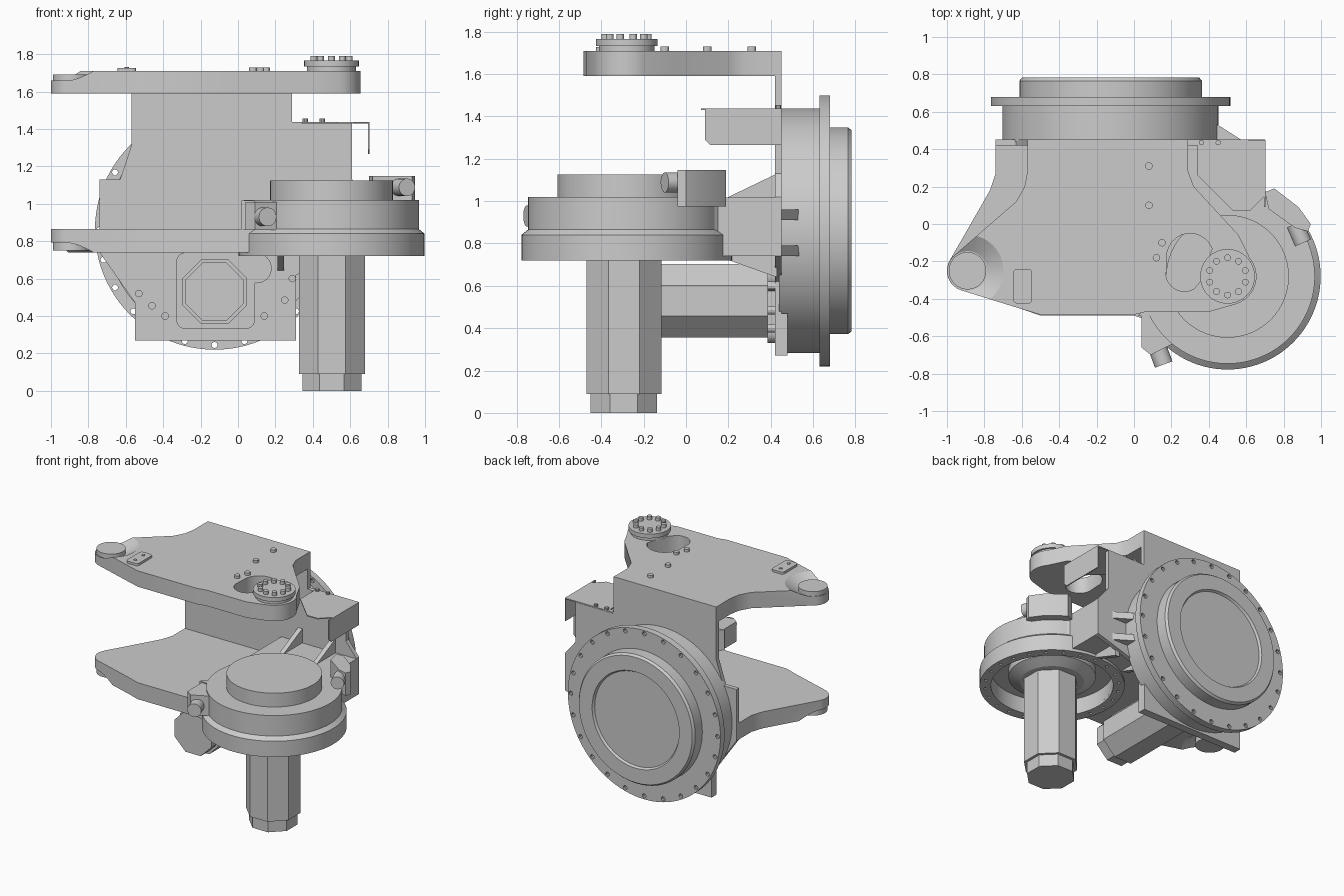
import bpy, bmesh, math
from mathutils import Vector

if "Cube" in bpy.data.objects:
    bpy.data.objects.remove(bpy.data.objects["Cube"])

grey = bpy.data.materials.new("machine grey")
grey.diffuse_color = (0.6, 0.6, 0.6, 1)
grey.use_nodes = True
grey.node_tree.nodes["Principled BSDF"].inputs["Base Color"].default_value = grey.diffuse_color


def finish(name, bm):
    bmesh.ops.remove_doubles(bm, verts=bm.verts, dist=1e-5)
    bmesh.ops.recalc_face_normals(bm, faces=bm.faces)
    me = bpy.data.meshes.new(name)
    bm.to_mesh(me)
    bm.free()
    me.materials.append(grey)
    ob = bpy.data.objects.new(name, me)
    bpy.context.collection.objects.link(ob)
    return ob


def prism(name, pts, a, b, axis='z'):
    """Extrude a 2D outline from a to b along an axis."""
    put = {'z': lambda u, v, w: (u, v, w), 'y': lambda u, v, w: (u, w, v),
           'x': lambda u, v, w: (w, u, v)}[axis]
    bm = bmesh.new()
    lo = [bm.verts.new(put(u, v, a)) for u, v in pts]
    hi = [bm.verts.new(put(u, v, b)) for u, v in pts]
    bm.faces.new(lo)
    bm.faces.new(hi)
    n = len(pts)
    for i in range(n):
        bm.faces.new((lo[i], lo[(i + 1) % n], hi[(i + 1) % n], hi[i]))
    return finish(name, bm)


def box(name, x0, x1, y0, y1, z0, z1):
    return prism(name, [(x0, y0), (x1, y0), (x1, y1), (x0, y1)], z0, z1)


def lathe(name, profile, loc, axis=(0, 0, 1), n=64):
    """Spin (radius, height) points; the ends lie on the axis."""
    bm = bmesh.new()
    vs = [bm.verts.new((r, 0, h)) for r, h in profile]
    es = [bm.edges.new(p) for p in zip(vs, vs[1:])]
    bmesh.ops.spin(bm, geom=vs + es, cent=(0, 0, 0), axis=(0, 0, 1),
                   angle=2 * math.pi, steps=n, use_merge=True)
    rot = Vector((0, 0, 1)).rotation_difference(Vector(axis)).to_matrix()
    bmesh.ops.rotate(bm, verts=bm.verts, cent=(0, 0, 0), matrix=rot)
    bmesh.ops.translate(bm, verts=bm.verts, vec=loc)
    return finish(name, bm)


def rod(name, loc, r, length, axis=(0, 0, 1), n=20):
    return lathe(name, [(0, 0), (r, 0), (r, length), (0, length)], loc, axis, n)


def arc(cx, cy, r, a0, a1, n=10):
    return [(cx + r * math.cos(math.radians(a0 + (a1 - a0) * i / n)),
             cy + r * math.sin(math.radians(a0 + (a1 - a0) * i / n))) for i in range(n + 1)]


def octagon(cx, cy, apothem):
    return arc(cx, cy, apothem / math.cos(math.pi / 8), 22.5, 337.5, 7)


def rounded(x0, x1, y0, y1, r):
    return (arc(x1 - r, y1 - r, r, 0, 90, 5) + arc(x0 + r, y1 - r, r, 90, 180, 5)
            + arc(x0 + r, y0 + r, r, 180, 270, 5) + arc(x1 - r, y0 + r, r, 270, 360, 5))


def cut(ob, *cutters):
    for c in cutters:
        m = ob.modifiers.new("cut", 'BOOLEAN')
        m.operation, m.solver, m.object = 'DIFFERENCE', 'EXACT', c
        with bpy.context.temp_override(object=ob, active_object=ob):
            bpy.ops.object.modifier_apply(modifier=m.name)
        bpy.data.objects.remove(c)


HX, HY = 0.5, -0.28      # steering housing centre
PX, PY = -0.89, -0.25    # left pin lug centre
RX, RZ = -0.125, 0.86    # rear bearing centre

# Rear bearing drum with drilled flange
drum = lathe("rear_bearing", [(0, 0.44), (0.578, 0.44), (0.578, 0.63), (0.64, 0.63), (0.64, 0.68),
             (0.488, 0.68), (0.488, 0.765), (0.475, 0.782), (0.365, 0.782), (0.355, 0.765),
             (0, 0.765)], (RX, 0, RZ), (0, 1, 0), 96)
for i in range(24):
    a = math.radians(15 * i)
    cut(drum, rod("hole", (RX + 0.615 * math.cos(a), 0.6, RZ + 0.615 * math.sin(a)),
                  0.016, 0.12, (0, 1, 0), 10))

# Back plate
prism("back_plate", [(-0.57, 1.71), (0.29, 1.71), (0.29, 1.43), (0.61, 1.43), (0.61, 1.13),
      (0.70, 1.02), (0.70, 0.74), (0.31, 0.62), (0.31, 0.27), (-0.55, 0.27), (-0.55, 0.47),
      (-0.74, 0.74), (-0.74, 1.13), (-0.63, 1.13), (-0.57, 1.31)], 0.42, 0.452, 'y')
box("back_plate_foot", -0.55, 0.31, 0.42, 0.48, 0.27, 0.47)
for z in (0.74, 0.91):
    prism("drum_rib", [(0.40, 0.44), (0.59, 0.44), (0.44, 0.535), (0.40, 0.535)], z, z + 0.05)

# Upper arm with pin seat and oval opening
upper = prism("upper_arm", [(-0.57, 0.45), (-0.57, 0.28), (-0.585, 0.2), (-0.63, 0.12)]
              + arc(PX, PY, 0.11, 140, 250) + [(-0.60, -0.455), (-0.5, -0.485), (0.0, -0.485),
              (0.06, -0.47), (0.40, -0.47)] + arc(HX, HY, 0.155, -75, 40)
              + [(0.56, -0.06), (0.32, 0.2), (0.29, 0.28), (0.29, 0.45)], 1.59, 1.71)
cut(upper, lathe("seat", [(0, 1.655), (0.105, 1.655), (0.208, 1.72), (0, 1.72)], (PX, PY, 0)),
    prism("opening", arc(0.30, -0.175, 0.125, 20, 170) + arc(0.27, -0.26, 0.1, 190, 300)
          + [(0.36, -0.30)], 1.5, 1.8))
rod("upper_pin", (PX, PY, 1.64), 0.1, 0.05, n=40)
lathe("upper_boss", [(0, 1.70), (0.132, 1.70), (0.132, 1.733), (0.146, 1.733), (0.146, 1.765),
      (0, 1.765)], (HX, HY, 0))
for i in range(10):
    a = math.radians(36 * i + 18)
    rod("boss_bolt", (HX + 0.1 * math.cos(a), HY + 0.1 * math.sin(a), 1.76), 0.018, 0.03, n=12)
for x, y in ((0.08, 0.31), (0.08, 0.1), (0.15, -0.1), (0.12, -0.18)):
    rod("arm_bolt", (x, y, 1.70), 0.02, 0.03, n=12)
prism("arm_pad", rounded(-0.645, -0.545, -0.425, -0.24, 0.02), 1.70, 1.727)
for y in (-0.38, -0.285):
    rod("pad_bolt", (-0.595, y, 1.72), 0.012, 0.012, n=10)

# Lower arm with pin seat underneath
lower = prism("lower_arm", [(-0.74, 0.43), (-0.74, 0.27), (-0.77, 0.18)]
              + arc(PX, PY, 0.11, 150, 250) + [(-0.60, -0.455), (-0.5, -0.49), (0.0, -0.49),
              (0.06, -0.51), (0.4, -0.5), (0.6, 0.0), (0.6, 0.43)], 0.74, 0.865)
cut(lower, lathe("seat", [(0, 0.73), (0.208, 0.73), (0.105, 0.795), (0, 0.795)], (PX, PY, 0)),
    rod("recess", (HX, HY, 0.70), 0.42, 0.14, n=64))
rod("lower_pin", (PX, PY, 0.75), 0.1, 0.06, n=40)

# Neck joining the steering housing to the back plate
neck = prism("housing_neck", [(0.02, -0.49), (0.07, -0.45), (0.07, 0.43), (0.70, 0.43),
             (0.70, 0.15), (0.84, 0.0), (0.6, -0.35), (0.3, -0.5)], 0.74, 1.018)
cut(neck, rod("recess", (HX, HY, 0.70), 0.42, 0.14, n=64))
for x in (0.21, 0.49):
    prism("upper_gusset", [(0.43, 1.0), (0.43, 1.13), (0.18, 1.01), (0.18, 1.0)], x, x + 0.035, 'x')
    prism("lower_gusset", [(0.43, 0.75), (0.43, 0.64), (0.15, 0.74), (0.15, 0.75)], x, x + 0.035, 'x')

# Steering housing, hollow underneath, with drilled rim
house = lathe("steering_housing", [(0, 1.125), (0.328, 1.125), (0.328, 1.02), (0.467, 1.02),
              (0.467, 0.865), (0.498, 0.84), (0.498, 0.72), (0.42, 0.72), (0.42, 0.84),
              (0.30, 0.84), (0.30, 0.79), (0.22, 0.75), (0, 0.75)], (HX, HY, 0), n=96)
for i in range(24):
    a = math.radians(15 * i)
    cut(house, rod("hole", (HX + 0.46 * math.cos(a), HY + 0.46 * math.sin(a), 0.70),
                   0.012, 0.05, n=8))

# Motors: vertical one under the housing, horizontal one on the back plate
prism("steering_motor", octagon(HX + 0.002, -0.293, 0.177), 0.09, 0.76)
prism("steering_motor_cap", octagon(HX + 0.002, -0.293, 0.157), 0, 0.1)
prism("rear_motor", octagon(RX, 0.53, 0.173), -0.27, 0.43, 'y')
prism("rear_motor_cap", octagon(RX, 0.53, 0.155), -0.36, -0.26, 'y')
prism("rear_motor_mount", rounded(-0.33, 0.09, 0.33, 0.74, 0.05), 0.385, 0.43, 'y')
rod("mount_lobe", (0.10, 0.385, 0.655), 0.08, 0.04, (0, 1, 0), 32)
for x, z in ((-0.53, 0.52), (-0.46, 0.455), (-0.39, 0.40), (0.14, 0.40), (0.25, 0.485), (0.29, 0.6)):
    rod("plate_bolt", (x, 0.385, z), 0.02, 0.04, (0, 1, 0), 12)

# Bent sheet cover at the right
prism("cover_top", [(0.29, 0.45), (0.70, 0.45), (0.70, 0.15), (0.62, 0.07), (0.53, 0.07),
      (0.34, 0.26), (0.34, 0.42), (0.29, 0.42)], 1.43, 1.438)
prism("cover_side", [(0.45, 1.438), (0.09, 1.438), (0.09, 1.29), (0.115, 1.265), (0.45, 1.265)],
      0.694, 0.702, 'x')
for x in (0.36, 0.45):
    rod("cover_bolt", (x, 0.435, 1.435), 0.014, 0.02, n=10)

# Worm drive brackets with short cylinders
prism("front_drive_bracket", [(0.04, -0.48), (0.04, -0.66), (0.09, -0.70), (0.25, -0.62),
      (0.25, -0.45)], 0.86, 1.01)
rod("front_drive", (0.11, -0.62, 0.93), 0.05, 0.14, (0.35, -0.94, 0), 24)
prism("side_drive_bracket", [(0.70, 0.17), (0.75, 0.19), (0.88, 0.09), (0.945, 0.0), (0.93, -0.04),
      (0.86, -0.02), (0.72, 0.08)], 0.975, 1.148)
rod("side_drive", (0.86, 0.0, 1.088), 0.047, 0.11, (0.4, -0.92, 0), 24)

# Smooth round surfaces, keep hard edges
for ob in bpy.context.collection.objects:
    ob.select_set(True)
    bpy.context.view_layer.objects.active = ob
bpy.ops.object.shade_smooth_by_angle(angle=math.radians(25))
